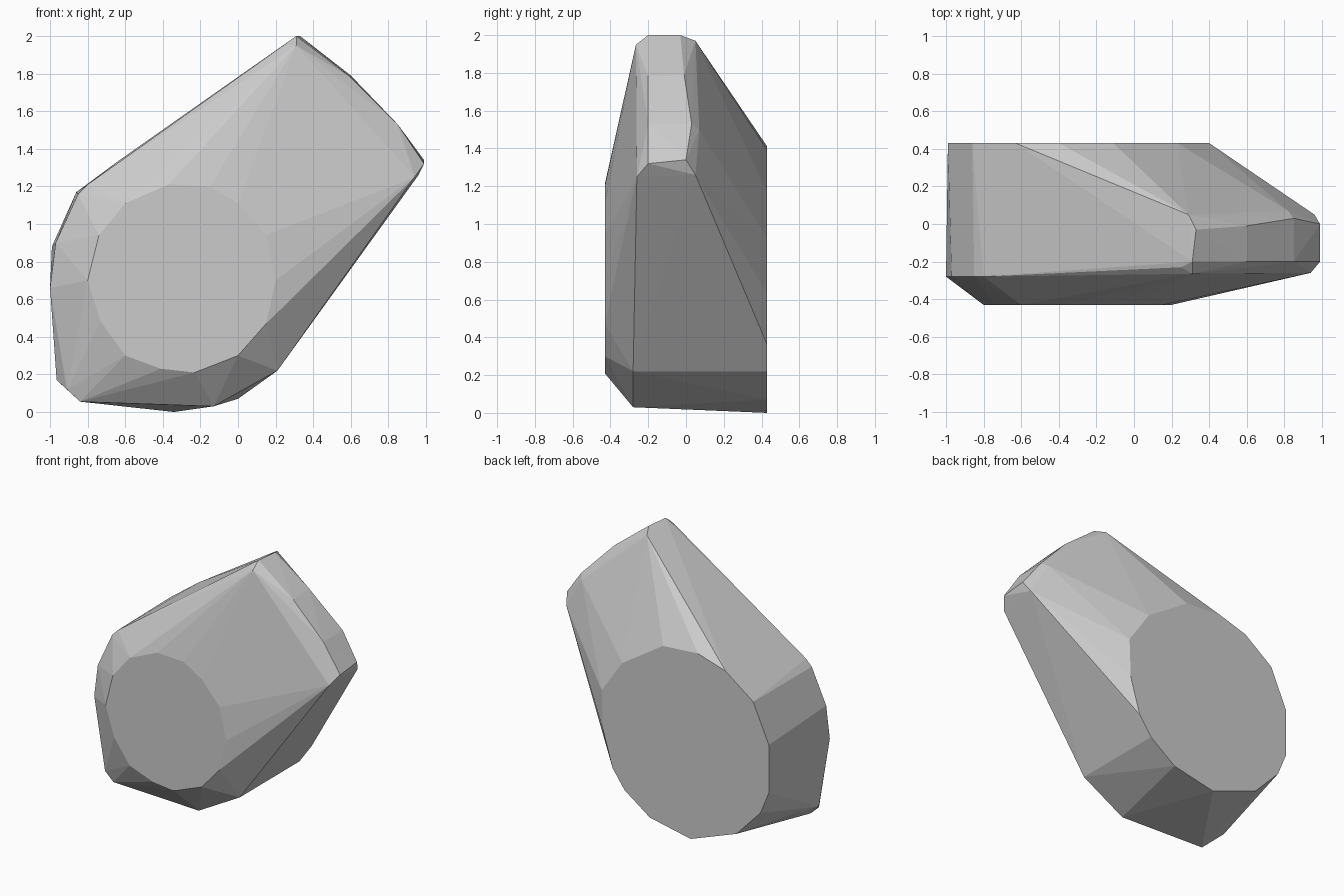
import bpy, bmesh

if "Cube" in bpy.data.objects:
    bpy.data.objects.remove(bpy.data.objects["Cube"])

# Cross-sections of the faceted block: y depth -> outline points (x, z)
front_face = [(-.6, .3), (-.41, .23), (-.23, .21), (0, .3), (.15, .47), (.2, .7),
              (.15, .94), (0, 1.11), (-.15, 1.2), (-.37, 1.21), (-.6, 1.11),
              (-.74, .94), (-.8, .7), (-.73, .48)]
back_face = [(-.11, 1.39), (-.4, 1.41), (-.63, 1.34), (-.86, 1.17), (-.99, .88),
             (-.99, .52), (-.92, .35), (-.72, .14), (-.34, 0), (0, .07), (.21, .22),
             (.31, .36), (.39, .63), (.4, .92), (.23, 1.17)]
shoulder = [(-.8, 1.21), (-.85, 1.16), (-.97, .9), (-1, .66), (-.91, .12),
            (-.84, .055), (-.13, .03), (.21, .22)]

points = [(x, -.43, z) for x, z in front_face]
points += [(x, .43, z) for x, z in back_face]
points += [(x, -.28, z) for x, z in shoulder]
points += [(-.965, -.2, .17)]

# Narrow upper end, from its top corner to its right corner
points += [(.31, -.2, 2), (.33, -.03, 2), (.25, -.23, 1.95), (.31, -.265, 1.95),
           (.29, .05, 1.97), (.6, -.2, 1.78), (.6, -.01, 1.79), (.85, -.2, 1.53),
           (.85, .03, 1.53), (.82, .07, 1.5), (.99, -.2, 1.32), (.99, 0, 1.34),
           (.96, .05, 1.26), (.94, -.26, 1.25)]

# Wrap the sections in one convex skin
bm = bmesh.new()
for p in points:
    bm.verts.new(p)
hull = bmesh.ops.convex_hull(bm, input=bm.verts)
loose = {g for g in hull["geom_interior"] + hull["geom_unused"]
         if isinstance(g, bmesh.types.BMVert)}
bmesh.ops.delete(bm, geom=list(loose), context='VERTS')
bmesh.ops.dissolve_limit(bm, angle_limit=.01, verts=bm.verts, edges=bm.edges)
bmesh.ops.recalc_face_normals(bm, faces=bm.faces)

mesh = bpy.data.meshes.new("faceted_block")
bm.to_mesh(mesh)
bm.free()
block = bpy.data.objects.new("faceted_block", mesh)
bpy.context.collection.objects.link(block)

# Plain grey surface
grey = bpy.data.materials.new("plain_grey")
grey.diffuse_color = (.6, .6, .6, 1)
grey.use_nodes = True
grey.node_tree.nodes["Principled BSDF"].inputs["Base Color"].default_value = grey.diffuse_color
mesh.materials.append(grey)
